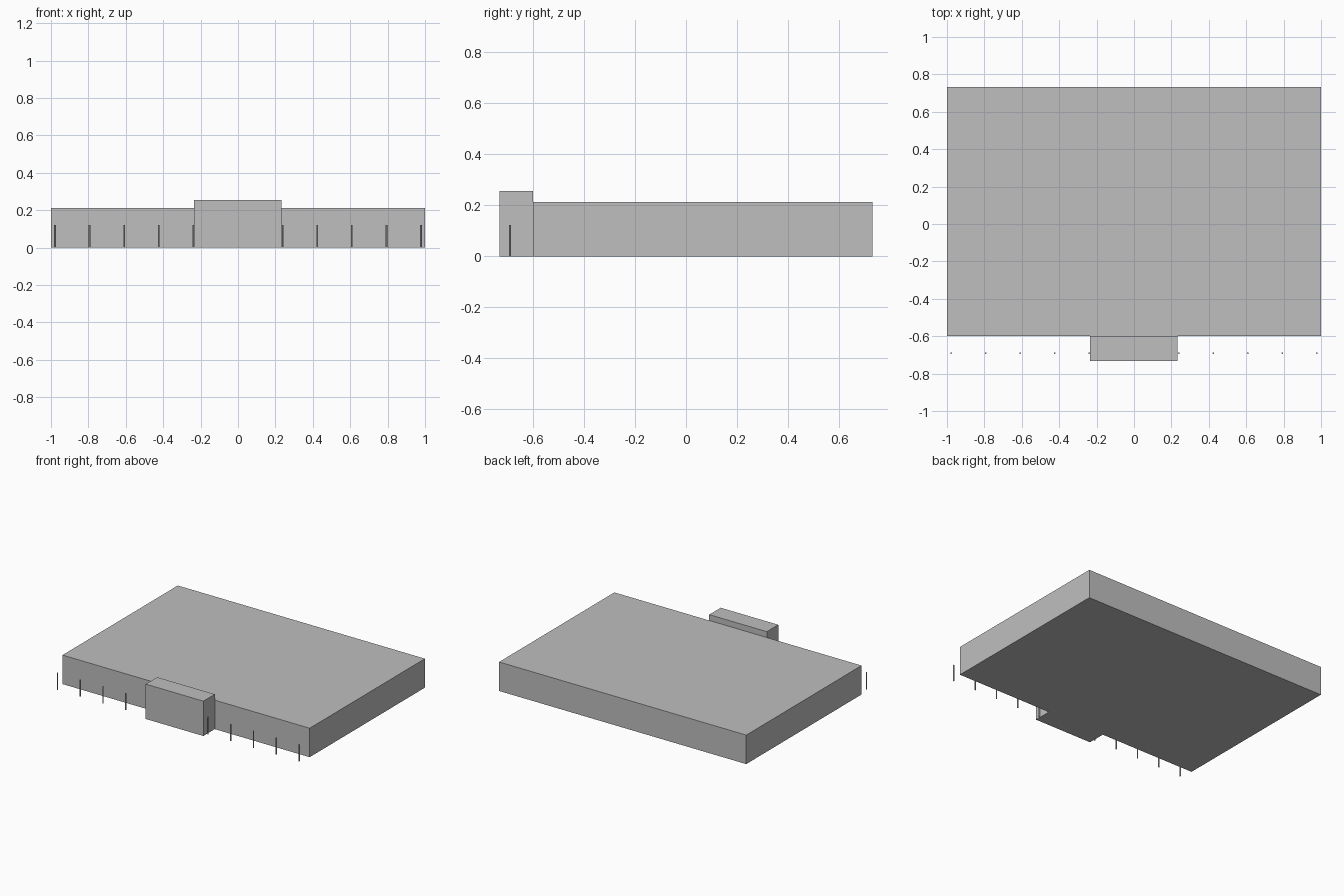
import bpy

old = bpy.data.objects.get("Cube")
if old:
    bpy.data.objects.remove(old, do_unlink=True)

# Single flat grey for the whole building
GREY = (0.52, 0.52, 0.52, 1)
grey = bpy.data.materials.new("plain_grey")
grey.use_nodes = True
grey.diffuse_color = GREY
grey.node_tree.nodes["Principled BSDF"].inputs["Base Color"].default_value = GREY


def finish(name):
    obj = bpy.context.object
    obj.name = name
    obj.data.materials.append(grey)
    return obj


def block(name, x, y, z):
    """Box spanning the given (low, high) ranges."""
    spans = (x, y, z)
    bpy.ops.mesh.primitive_cube_add(size=1, location=[(a + b) / 2 for a, b in spans])
    bpy.context.object.scale = [b - a for a, b in spans]
    bpy.ops.object.transform_apply(location=False, rotation=False, scale=True)
    return finish(name)


# Main hall and the taller entrance block on its front
block("main_hall", (-1, 1), (-0.6, 0.732), (0, 0.212))
block("entrance_block", (-0.234, 0.232), (-0.732, -0.6), (0, 0.255))

# Row of slim posts on both sides of the entrance
POST_HEIGHT = 0.122
for side, label in ((1, "left"), (-1, "right")):
    for i in range(5):
        bpy.ops.mesh.primitive_cylinder_add(
            vertices=12, radius=0.0045, depth=POST_HEIGHT,
            location=(side * (0.24 + i * 0.1845), -0.69, POST_HEIGHT / 2))
        bpy.ops.object.shade_smooth_by_angle()
        finish(f"{label}_post_{i + 1}")
